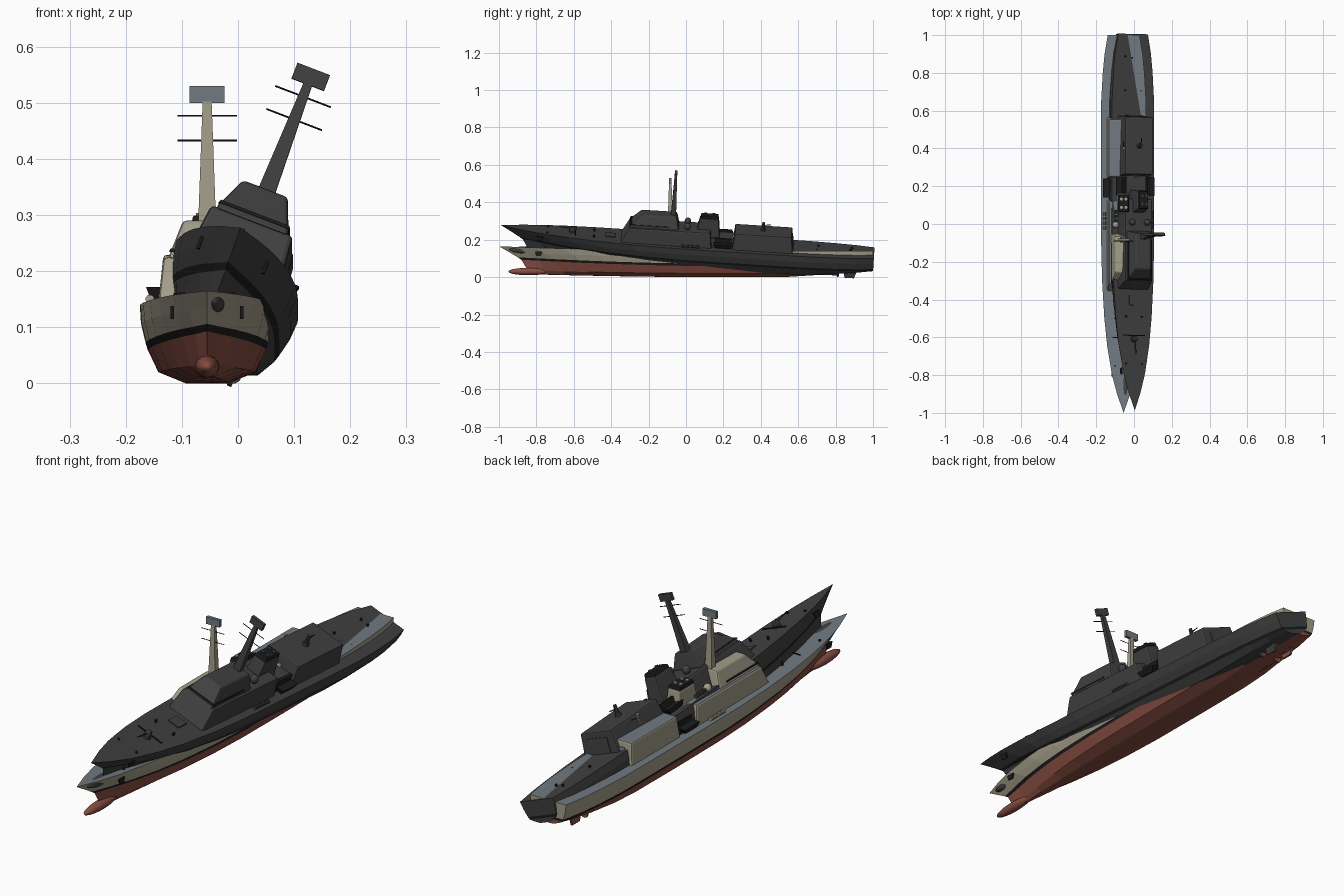
import bpy, bmesh, math
from mathutils import Matrix, Vector

if "Cube" in bpy.data.objects:
    bpy.data.objects.remove(bpy.data.objects["Cube"])


def colour(name, rgb):
    m = bpy.data.materials.new(name)
    m.diffuse_color = (*rgb, 1)
    m.use_nodes = True
    m.node_tree.nodes["Principled BSDF"].inputs["Base Color"].default_value = m.diffuse_color
    return m


BLACK = colour("black", (0.012, 0.012, 0.012))
DARK = colour("dark_grey", (0.052, 0.052, 0.052))
TAN = colour("pale_tan", (0.37, 0.345, 0.255))
DECK = colour("deck_blue_grey", (0.165, 0.195, 0.22))
RED = colour("keel_red", (0.25, 0.075, 0.055))


def build_ship(prefix, M, body, deck, keel):
    mats = [body, deck, keel, BLACK]
    BODY, ROOF, KEEL, BLK = range(4)

    def finish(name, bm, mat=None, rule=None, bevel=0, smooth=False):
        bmesh.ops.recalc_face_normals(bm, faces=bm.faces)
        bm.normal_update()
        for f in bm.faces:
            if rule:
                f.material_index = rule(f)
            elif mat is not None:
                f.material_index = mat
            f.smooth = smooth
        me = bpy.data.meshes.new(prefix + name)
        bm.to_mesh(me)
        bm.free()
        for m in mats:
            me.materials.append(m)
        ob = bpy.data.objects.new(prefix + name, me)
        bpy.context.collection.objects.link(ob)
        ob.matrix_world = M
        if bevel:
            b = ob.modifiers.new("soft_edges", 'BEVEL')
            b.width, b.segments = bevel, 2
        return ob

    def roof_rule(f):
        return ROOF if f.normal.z > 0.8 else BODY

    # block tapering from a bottom (y0, y1, half width, z) to a top, centred at x
    def block(name, bot, top, mat=BODY, rule=None, bevel=0, x=0):
        bm = bmesh.new()
        rings = []
        for y0, y1, w, z in (bot, top):
            rings.append([bm.verts.new((x + sx * w, y, z))
                          for sx, y in ((-1, y0), (1, y0), (1, y1), (-1, y1))])
        bm.faces.new(rings[0])
        bm.faces.new(rings[1])
        for i in range(4):
            j = (i + 1) % 4
            bm.faces.new((rings[0][i], rings[0][j], rings[1][j], rings[1][i]))
        return finish(name, bm, mat, rule, bevel)

    def rod(name, a, b, r1, r2, mat=BODY, n=10):
        a, b = Vector(a), Vector(b)
        d = b - a
        mx = Matrix.Translation((a + b) / 2) @ d.to_track_quat('Z', 'Y').to_matrix().to_4x4()
        bm = bmesh.new()
        bmesh.ops.create_cone(bm, cap_ends=True, segments=n, radius1=r1, radius2=r2,
                              depth=d.length, matrix=mx)
        return finish(name, bm, mat)

    def ball(name, c, r, mat=BODY):
        bm = bmesh.new()
        bmesh.ops.create_uvsphere(bm, u_segments=16, v_segments=10, radius=1,
                                  matrix=Matrix.Translation(c) @ Matrix.Diagonal((*r, 1)))
        return finish(name, bm, mat, smooth=True)

    # hull: levels (half beam, height, bow start, fullness power, rise at bow, rise at stern)
    levels = [(0.0, 0.0, -0.83, 1, 0.015, 0.045), (0.038, 0.0, -0.83, 1.6, 0.017, 0.045),
              (0.087, 0.02, -0.845, 1.6, 0.015, 0.035), (0.106, 0.06, -0.88, 1.3, 0.033, 0.004),
              (0.110, 0.073, -0.90, 1.2, 0.033, 0.002), (0.118, 0.107, -0.945, 1.1, 0.026, 0),
              (0.12, 0.14, -1.0, 1.0, 0.025, 0)]
    stations = [(-1, 0.0), (-0.9, 0.29), (-0.8, 0.51), (-0.65, 0.72), (-0.5, 0.85), (-0.3, 0.95),
                (-0.1, 0.99), (0.2, 1), (0.5, 1), (0.65, 0.99), (0.8, 0.92), (0.9, 0.84), (1, 0.70)]
    bm = bmesh.new()
    grid = []
    for s, f in stations:
        half = []
        for w, z, bow, p, up_bow, up_stern in levels:
            y = 1 - (1 - s) / 2 * (1 - bow)
            h = z + up_bow * max(0, -s) ** 1.6 + up_stern * max(0, (s - 0.45) / 0.55) ** 1.5
            half.append((w * f ** p, y, h))
        row = [bm.verts.new((-x, y, h)) for x, y, h in reversed(half)]
        grid.append(row + [bm.verts.new(c) for c in half[1:]])
    n = len(grid[0])
    band = [BODY, BODY, BLK, KEEL, KEEL, KEEL]
    band += band[::-1]
    for a, b in zip(grid, grid[1:]):
        for i in range(n - 1):
            bm.faces.new((a[i], a[i + 1], b[i + 1], b[i])).material_index = band[i]
        bm.faces.new((a[-1], a[0], b[0], b[-1])).material_index = ROOF
    last = grid[-1]
    for i in range(n // 2):       # transom in bands
        vs = [last[i], last[i + 1], last[n - 2 - i], last[n - 1 - i]]
        bm.faces.new(list(dict.fromkeys(vs))).material_index = band[i]
    bmesh.ops.remove_doubles(bm, verts=bm.verts, dist=0.0003)
    finish("hull", bm)

    # underwater fittings
    ball("bow_bulb", (0, -0.84, 0.03), (0.022, 0.11, 0.02), KEEL)
    for s in (-1, 1):
        block("rudder", (0.85, 0.90, 0.004, 0.005), (0.84, 0.915, 0.005, 0.05), KEEL, x=s * 0.04)
        rod("propeller_shaft", (s * 0.04, 0.5, 0.012), (s * 0.04, 0.81, 0.018), 0.004, 0.004, KEEL)
        rod("propeller", (s * 0.04, 0.81, 0.022), (s * 0.04, 0.817, 0.022), 0.017, 0.017, KEEL)

    # superstructure
    block("deckhouse", (-0.36, 0.13, 0.088, 0.135), (-0.315, 0.12, 0.078, 0.225),
          rule=roof_rule, bevel=0.008)
    block("bridge", (-0.32, -0.05, 0.07, 0.222), (-0.255, -0.065, 0.043, 0.29), bevel=0.007)
    block("bridge_window_band", (-0.314, -0.10, 0.0680, 0.234), (-0.308, -0.10, 0.0655, 0.240), BLK)
    block("midships_house", (0.12, 0.25, 0.06, 0.135), (0.12, 0.25, 0.055, 0.185), rule=roof_rule)
    block("hangar", (0.24, 0.565, 0.088, 0.135), (0.25, 0.555, 0.078, 0.229),
          rule=roof_rule, bevel=0.006)
    block("hangar_door", (0.564, 0.568, 0.05, 0.142), (0.555, 0.5605, 0.05, 0.205), ROOF)

    # funnel with exhaust openings
    block("funnel", (0.04, 0.17, 0.036, 0.18), (0.06, 0.16, 0.029, 0.285), bevel=0.006)
    block("funnel_cap", (0.062, 0.158, 0.028, 0.284), (0.066, 0.155, 0.025, 0.299), BLK, bevel=0.003)
    for y in (0.088, 0.132):
        for s in (-1, 1):
            rod("exhaust", (s * 0.012, y, 0.29), (s * 0.012, y, 0.304), 0.008, 0.008, BODY)

    # mast with yards and radar
    block("mast", (-0.098, -0.07, 0.016, 0.285), (-0.091, -0.077, 0.008, 0.502))
    block("radar", (-0.091, -0.077, 0.031, 0.50), (-0.091, -0.077, 0.031, 0.53), ROOF)
    for z in (0.433, 0.477):
        rod("yard", (-0.053, -0.09, z), (0.053, -0.09, z), 0.0016, 0.0016, BLK, 6)

    # foredeck gun, hatch and capstans
    rod("gun_base", (0, -0.62, 0.145), (0, -0.62, 0.162), 0.018, 0.016)
    block("gun_house", (-0.635, -0.605, 0.012, 0.16), (-0.625, -0.608, 0.009, 0.182), bevel=0.003)
    rod("gun_barrel", (0, -0.63, 0.172), (0, -0.70, 0.182), 0.0035, 0.0025)
    rod("gun_deck_rail", (-0.06, -0.60, 0.158), (0.06, -0.60, 0.158), 0.003, 0.003, BLK, 6)
    block("deck_hatch", (-0.44, -0.385, 0.026, 0.142), (-0.44, -0.385, 0.026, 0.152), ROOF)

    # hangar roof gun
    rod("roof_gun_base", (0, 0.40, 0.227), (0, 0.40, 0.242), 0.014, 0.012)
    rod("roof_gun_body", (0, 0.40, 0.24), (0, 0.40, 0.275), 0.009, 0.007)
    rod("roof_gun_barrel", (0, 0.40, 0.258), (0, 0.44, 0.264), 0.003, 0.002, BLK, 6)

    # paired fittings on both sides
    for s in (-1, 1):
        ball("dome", (s * 0.042, -0.005, 0.24), (0.017, 0.017, 0.019))
        rod("dome_stand", (s * 0.042, -0.005, 0.222), (s * 0.042, -0.005, 0.235), 0.009, 0.008)
        block("boat", (0.15, 0.225, 0.009, 0.15), (0.14, 0.24, 0.017, 0.172), BLK, x=s * 0.092)
        block("boat_davit", (0.145, 0.235, 0.006, 0.137), (0.145, 0.235, 0.006, 0.195), BLK, x=s * 0.068)
        for i in range(4):
            y = -0.03 + i * 0.025
            rod("life_raft", (s * 0.102, y, 0.15), (s * 0.102, y + 0.017, 0.15), 0.008, 0.008, BODY)
        for y in (-0.75, -0.5, 0.7, 0.88):
            rod("bollard", (s * 0.045, y, 0.138), (s * 0.045, y, 0.162 if y < 0 else 0.149), 0.005, 0.005, BLK, 8)
        block("anchor", (-0.80, -0.775, 0.003, 0.115), (-0.808, -0.77, 0.003, 0.138), BLK, x=s * 0.062)


# upright vessel, and its dark twin heeled to one side with a raised bow
X = -0.055
build_ship("", Matrix.Translation((X, 0, 0)), TAN, DECK, RED)
heel = Matrix.Rotation(math.radians(-3.6), 4, 'X') @ Matrix.Rotation(math.radians(21), 4, 'Y')
build_ship("dark_", Matrix.Translation((X, 0, 0.061)) @ heel, DARK, DARK, DARK)
